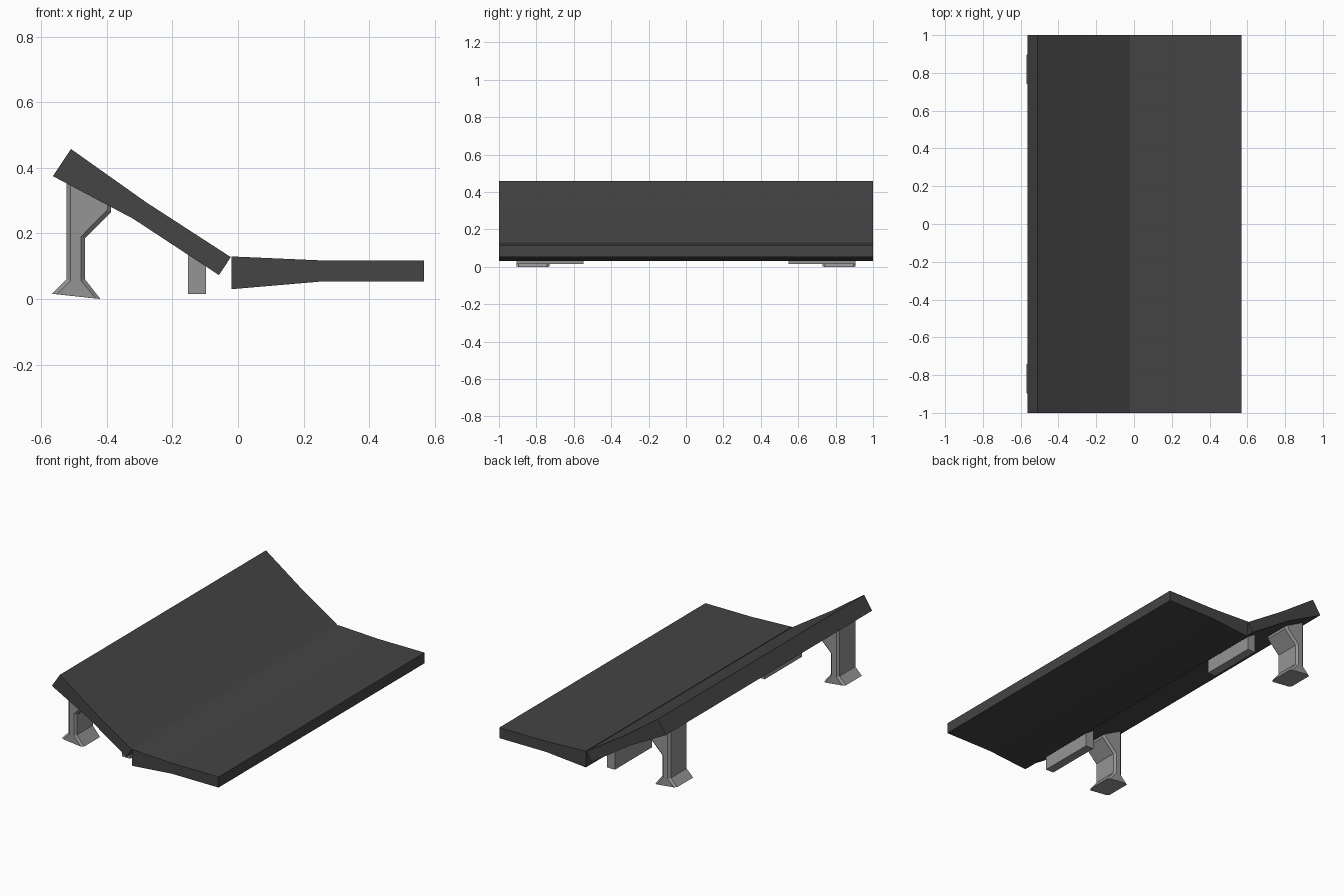
import bpy, bmesh

if "Cube" in bpy.data.objects:
    bpy.data.objects.remove(bpy.data.objects["Cube"])


def material(name, value):
    m = bpy.data.materials.new(name)
    m.diffuse_color = (value, value, value, 1)
    m.use_nodes = True
    m.node_tree.nodes["Principled BSDF"].inputs["Base Color"].default_value = m.diffuse_color
    return m


dark = material("dark grey", 0.058)
light = material("light grey", 0.30)


def loft(name, rings, mat):
    """Join (y, [(x, z), ...]) cross-sections into a closed flat-faced solid."""
    bm = bmesh.new()
    loops = [[bm.verts.new((x, y, z)) for x, z in pts] for y, pts in rings]
    for a, b in zip(loops, loops[1:]):
        for i in range(len(a)):
            j = (i + 1) % len(a)
            bm.faces.new((a[i], a[j], b[j], b[i]))
    bm.faces.new(loops[0])
    bm.faces.new(loops[-1])
    bmesh.ops.recalc_face_normals(bm, faces=bm.faces)
    mesh = bpy.data.meshes.new(name)
    bm.to_mesh(mesh)
    bm.free()
    mesh.materials.append(mat)
    obj = bpy.data.objects.new(name, mesh)
    bpy.context.collection.objects.link(obj)
    return obj


# Raised sloping slab
slope = [(-0.565, 0.375), (-0.51, 0.458), (-0.28, 0.295),
         (-0.022, 0.128), (-0.058, 0.073), (-0.32, 0.245)]
loft("sloping_slab", [(-1, slope), (1, slope)], dark)

# Low flat slab, thicker towards the joint
flat = [(-0.02, 0.13), (0.25, 0.118), (0.568, 0.118),
        (0.568, 0.053), (0.25, 0.053), (-0.02, 0.03)]
loft("flat_slab", [(-1, flat), (1, flat)], dark)

# Bracketed leg outline and its smaller outline for the chamfered sides
leg = [(-0.524, 0.38), (-0.524, 0.06), (-0.568, 0.016), (-0.42, 0.0),
       (-0.467, 0.06), (-0.467, 0.185), (-0.387, 0.265), (-0.387, 0.31)]
panel = [(-0.511, 0.375), (-0.511, 0.056), (-0.552, 0.0145), (-0.434, 0.0015),
         (-0.479, 0.056), (-0.479, 0.191), (-0.399, 0.272), (-0.399, 0.312)]

# Short block under the joint, top following the slope
block = [(-0.152, 0.016), (-0.098, 0.016), (-0.098, 0.13), (-0.152, 0.165)]

for side, s in (("front", -1), ("back", 1)):
    loft(f"{side}_leg", [(s * 0.73, panel), (s * 0.742, leg),
                         (s * 0.895, leg), (s * 0.907, panel)], light)
    loft(f"{side}_support_block", [(s * 0.547, block), (s * 0.907, block)], light)
